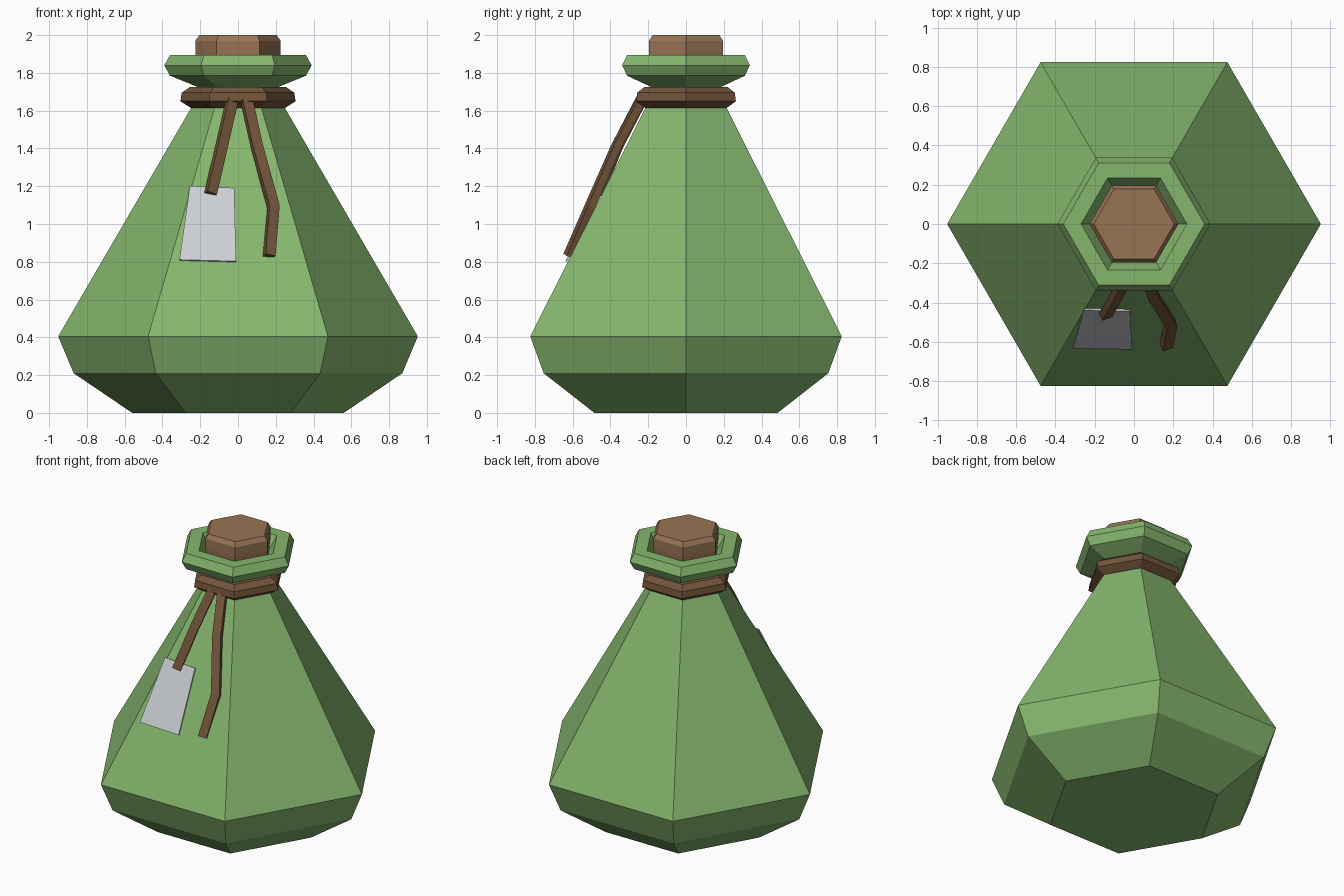
import bpy, bmesh, math
from mathutils import Vector, Matrix

if "Cube" in bpy.data.objects:
    bpy.data.objects.remove(bpy.data.objects["Cube"])


def material(name, rgb):
    m = bpy.data.materials.new(name)
    m.diffuse_color = (*rgb, 1)
    m.use_nodes = True
    m.node_tree.nodes["Principled BSDF"].inputs["Base Color"].default_value = m.diffuse_color
    return m


GREEN = material("green glass", (0.235, 0.47, 0.155))
CORK = material("cork brown", (0.315, 0.175, 0.09))
LEATHER = material("dark leather", (0.17, 0.09, 0.042))
PAPER = material("pale grey", (0.60, 0.62, 0.65))


def finish(name, bm, mat):
    bmesh.ops.recalc_face_normals(bm, faces=bm.faces)
    me = bpy.data.meshes.new(name)
    bm.to_mesh(me)
    bm.free()
    me.materials.append(mat)
    ob = bpy.data.objects.new(name, me)
    bpy.context.collection.objects.link(ob)
    return ob


def loft(bm, rings, closed=False):
    """Skin equal-length rings; cap the ends unless closed into a loop."""
    n = len(rings[0])
    pairs = list(zip(rings, rings[1:]))
    if closed:
        pairs.append((rings[-1], rings[0]))
    for a, b in pairs:
        for i in range(n):
            j = (i + 1) % n
            bm.faces.new((a[i], a[j], b[j], b[i]))
    if not closed:
        bm.faces.new(rings[0])
        bm.faces.new(rings[-1])


def hex_lathe(name, profile, mat, closed=False):
    bm = bmesh.new()
    rings = [[bm.verts.new((r * math.cos(k * math.pi / 3), r * math.sin(k * math.pi / 3), z))
              for k in range(6)] for r, z in profile]
    loft(bm, rings, closed)
    return finish(name, bm, mat)


def strap(name, path, mat, width=0.056, depth=0.042, roll=-0.35):
    bm = bmesh.new()
    pts = [Vector(p) for p in path]
    rings = []
    for i, p in enumerate(pts):
        d = (pts[min(i + 1, len(pts) - 1)] - pts[max(i - 1, 0)]).normalized()
        side = d.cross(Vector((0, -1, 0))).normalized()
        out = side.cross(d)
        turn = Matrix.Rotation(roll, 3, d)
        s, o = turn @ side * width / 2, turn @ out * depth / 2
        rings.append([bm.verts.new(p + a * s + b * o)
                      for a, b in ((1, 1), (-1, 1), (-1, -1), (1, -1))])
    loft(bm, rings)
    return finish(name, bm, mat)


# Bottle body, neck, flared lip and hollow mouth
hex_lathe("bottle", [(0.56, 0), (0.87, 0.21), (0.952, 0.405), (0.245, 1.62), (0.2, 1.72),
                     (0.36, 1.785), (0.39, 1.84), (0.36, 1.895), (0.27, 1.895),
                     (0.2, 1.78)], GREEN)

# Cork stopper with chamfered top
hex_lathe("cork", [(0.21, 1.74), (0.226, 1.90), (0.226, 1.97), (0.205, 2.0)], CORK)

# Leather band around the neck
hex_lathe("neck_band", [(0.25, 1.615), (0.305, 1.65), (0.298, 1.695), (0.255, 1.725),
                        (0.19, 1.725), (0.19, 1.615)], LEATHER, closed=True)

# Hanging ends of the leather tie
strap("tie_left", [(-0.03, -0.235, 1.66), (-0.085, -0.36, 1.42), (-0.145, -0.465, 1.16)], LEATHER)
strap("tie_right", [(0.045, -0.235, 1.66), (0.1, -0.37, 1.41), (0.188, -0.51, 1.09),
                    (0.165, -0.622, 0.83)], LEATHER)

# Label plate lying on the sloped front face
slope = (0.952 - 0.245) * math.sin(math.pi / 3) / (1.62 - 0.405)
normal = Vector((0, -1, slope)).normalized()
bm = bmesh.new()
rings = []
for lift in (0.004, 0.0135):
    rings.append([bm.verts.new(Vector((x, -0.8245 + slope * (z - 0.405), z)) + normal * lift)
                  for x, z in ((-0.31, 0.805), (-0.01, 0.797), (-0.02, 1.185), (-0.255, 1.195))])
loft(bm, rings)
finish("label", bm, PAPER)
